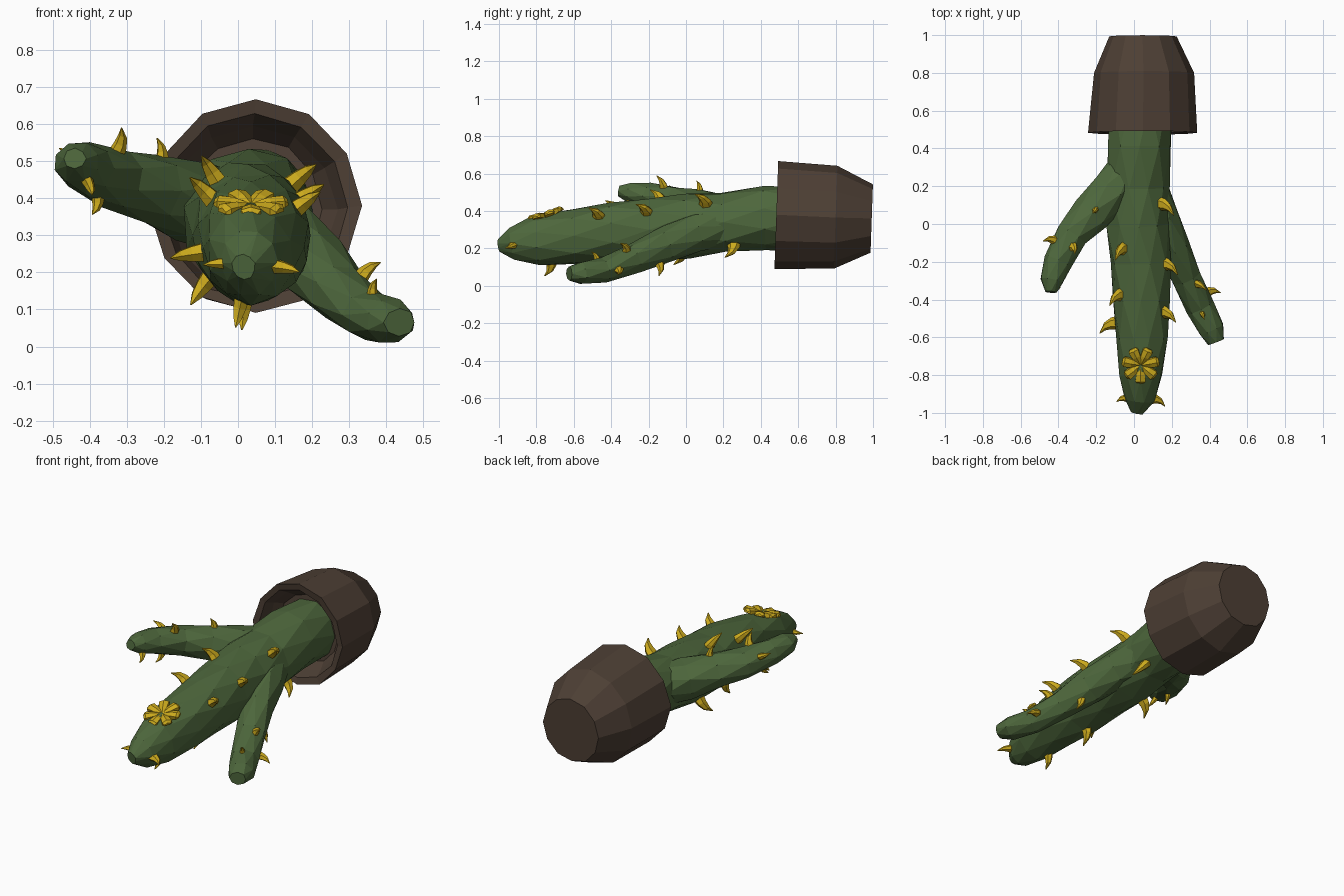
import bpy, bmesh, math, random
from mathutils import Vector, Matrix

if "Cube" in bpy.data.objects:
    bpy.data.objects.remove(bpy.data.objects["Cube"])

random.seed(4)


def material(name, rgb):
    m = bpy.data.materials.new(name)
    m.diffuse_color = (*rgb, 1)
    m.use_nodes = True
    m.node_tree.nodes["Principled BSDF"].inputs["Base Color"].default_value = m.diffuse_color
    return m


GREEN = material("cactus_green", (0.075, 0.135, 0.045))
BROWN = material("pot_brown", (0.075, 0.05, 0.035))
YELLOW = material("spine_yellow", (0.60, 0.40, 0.012))


def finish(name, bm, mat):
    bmesh.ops.recalc_face_normals(bm, faces=bm.faces[:])
    me = bpy.data.meshes.new(name)
    bm.to_mesh(me)
    bm.free()
    me.materials.append(mat)
    ob = bpy.data.objects.new(name, me)
    bpy.context.collection.objects.link(ob)
    return ob


def skin(bm, rings):
    """Bridge successive vertex rings and cap both ends."""
    n = len(rings[0])
    for a, b in zip(rings, rings[1:]):
        for i in range(n):
            j = (i + 1) % n
            bm.faces.new((a[i], a[j], b[j], b[i]))
    bm.faces.new(rings[0])
    bm.faces.new(rings[-1])


def tube(name, path, sides, mat, jitter, axis=None, lean=0):
    """Faceted tube through (x, y, z, half width, half height) stations."""
    bm = bmesh.new()
    pts = [Vector(p[:3]) for p in path]
    rings = []
    for k, p in enumerate(path):
        t = axis or (pts[min(k + 1, len(pts) - 1)] - pts[max(k - 1, 0)]).normalized()
        side = t.cross(Vector((0, 0, 1))).normalized()
        up = side.cross(t)
        ring = []
        for i in range(sides):
            a = 2 * math.pi * (i + 0.5 * (k % 2) * (jitter > 0.03)) / sides
            s = 1 + random.uniform(-jitter, jitter)
            v = pts[k] + side * math.cos(a) * p[3] * s + up * math.sin(a) * p[4] * s
            v.y += lean * (v.z - pts[k].z)
            ring.append(bm.verts.new(v))
        rings.append(ring)
    skin(bm, rings)
    if jitter > 0.03:
        bmesh.ops.triangulate(bm, faces=[f for f in bm.faces if len(f.verts) == 4])
    return finish(name, bm, mat)


# Pot lying on its side, hollow at the rim
tube("pot", [(.045, .993, .36, .178, .185), (.05, .8, .365, .265, .272),
             (.048, .483, .38, .287, .285), (.045, .49, .375, .25, .25),
             (.04, .55, .37, .225, .225), (.04, .60, .37, .19, .19)],
     12, BROWN, 0.02, axis=Vector((0, -1, 0)), lean=0.035)

# Cactus stem and its two arms
STEM = [(.03, .64, .36, .165, .175), (.03, .42, .36, .168, .175), (.025, .2, .34, .17, .168),
        (.025, 0, .318, .172, .18), (.035, -.2, .3, .162, .172), (.035, -.4, .282, .158, .167),
        (.04, -.6, .268, .138, .153), (.035, -.8, .247, .115, .132),
        (.03, -.93, .226, .078, .088), (.015, -1, .215, .032, .034)]
LEFT = [(-.02, .3, .36, .11, .11), (-.12, .17, .39, .115, .11), (-.23, .05, .42, .105, .095),
        (-.33, -.06, .45, .09, .08), (-.405, -.2, .48, .078, .07),
        (-.435, -.3, .497, .065, .055), (-.44, -.36, .507, .03, .028)]
RIGHT = [(.07, .2, .32, .11, .11), (.14, .04, .28, .105, .105), (.205, -.12, .22, .092, .095),
         (.275, -.28, .145, .08, .08), (.35, -.44, .085, .075, .068),
         (.41, -.56, .068, .072, .062), (.435, -.625, .065, .045, .038)]
tube("stem", STEM, 10, GREEN, 0.05)
tube("left_arm", LEFT, 8, GREEN, 0.05)
tube("right_arm", RIGHT, 8, GREEN, 0.05)


def thorn(name, path, y, deg, size):
    """Curved spine on a limb's surface, leaning towards the limb's tip."""
    for p, q in zip(path, path[1:]):
        if q[1] <= y <= p[1]:
            break
    f = (p[1] - y) / (p[1] - q[1])
    x, _, z, rx, rz = (a + (b - a) * f for a, b in zip(p, q))
    t = (Vector(q[:3]) - Vector(p[:3])).normalized()
    c, s = math.cos(math.radians(deg)), math.sin(math.radians(deg))
    d = Vector((c, 0, s))
    d = (d - t * d.dot(t)).normalized()
    base = Vector((x, y, z)) + d * 0.97 / math.hypot(c / rx, s / rz)
    w = t.cross(d)
    bm = bmesh.new()
    rings = []
    # stations: outwards, along limb, radius
    for out, along, r in ((-.025, -.01, .04), (.022, -.006, .031), (.055, .01, .021), (.082, .045, .003)):
        axis = (t - d * (along * 8)).normalized()
        o = base + (d * out + t * along) * size
        rings.append([bm.verts.new(o + (axis * math.cos(a) + w * math.sin(a) * .75) * r * size)
                      for a in (2 * math.pi * i / 6 for i in range(6))])
    skin(bm, rings)
    finish(name, bm, YELLOW)


# Spines: (y along limb, angle around limb, size)
SPINES = {
    "stem": (STEM, [(.11, 42, 1), (.24, -50, 1), (-.12, 122, 1), (-.37, 133, 1), (-.53, 188, 1),
                    (-.21, 36, 1), (-.47, 38, 1), (-.94, 182, .6), (-.93, -8, .75),
                    (-.74, 258, .85), (-.03, 232, 1), (-.4, 264, .9)]),
    "left_arm": (LEFT, [(.06, 88, .6), (-.12, 60, .75), (-.13, 150, .7), (-.29, 300, .6), (-.15, 275, .6)]),
    "right_arm": (RIGHT, [(-.32, 55, .7), (-.47, 95, .5), (-.4, -20, .75), (-.19, -65, .75)]),
}
for limb, (path, spots) in SPINES.items():
    for n, (y, deg, size) in enumerate(spots):
        thorn(f"{limb}_spine_{n + 1}", path, y, deg, size)

# Flower of seven petals near the stem tip
bm = bmesh.new()
tilt = Matrix.Translation((.035, -.745, .375)) @ Matrix.Rotation(math.radians(17), 4, 'X')
for i in range(7):
    m = tilt @ Matrix.Rotation(2 * math.pi * (i + .25) / 7, 4, 'Z')
    rings = []
    for r, w, lo, hi in ((.0, .012, -.02, .012), (.05, .022, -.01, .026), (.088, .027, .002, .028), (.1, .017, .004, .018)):
        rings.append([bm.verts.new(m @ Vector(v)) for v in ((r, -w, lo), (r, w, lo), (r, w, hi - .008), (r, 0, hi), (r, -w, hi - .008))])
    skin(bm, rings)
finish("flower", bm, YELLOW)
